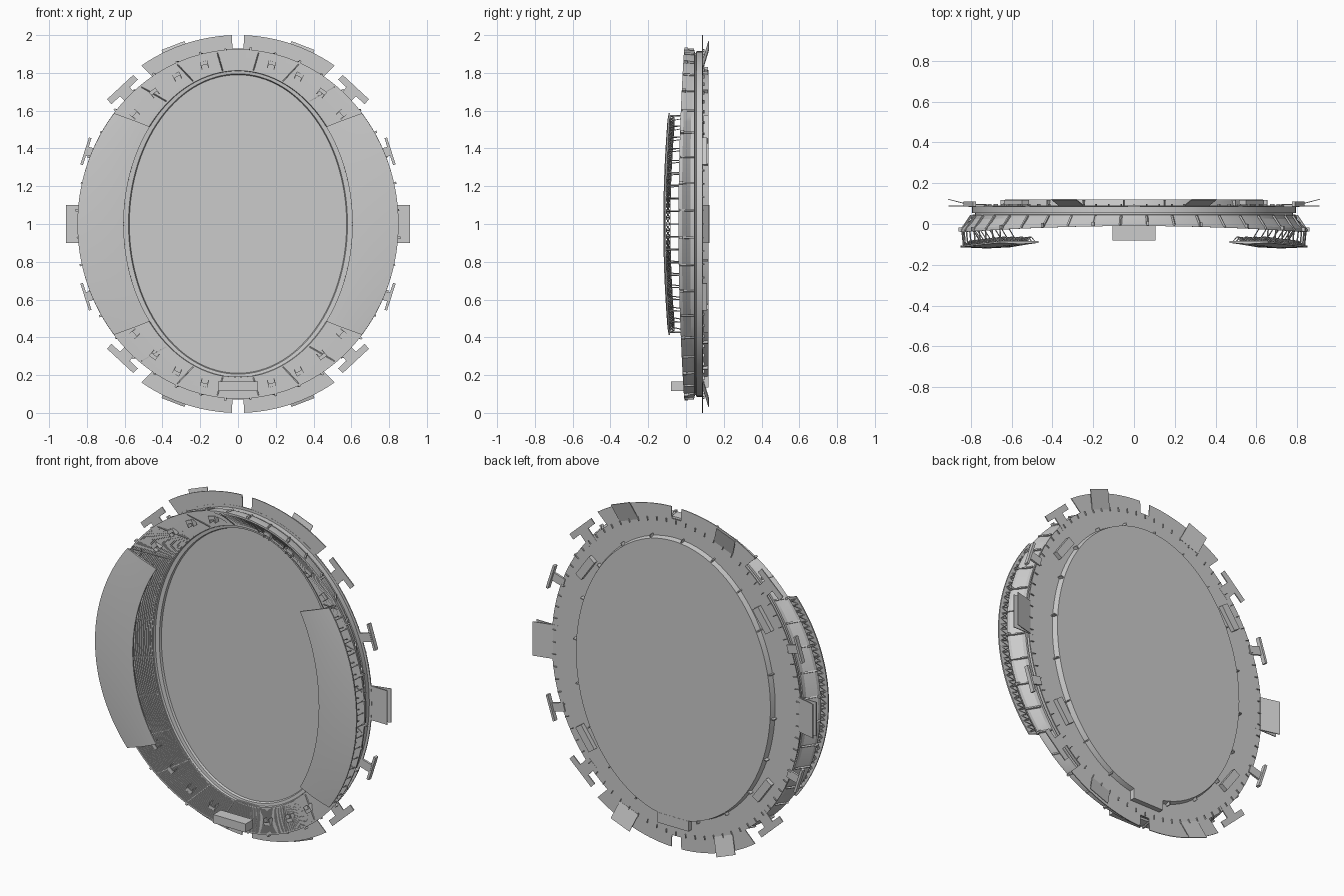
import bpy, bmesh, math
from mathutils import Vector, Matrix

if "Cube" in bpy.data.objects:
    bpy.data.objects.remove(bpy.data.objects["Cube"])

TAU = 2 * math.pi
rad = math.radians


def finish(name, bm, smooth=False):
    bmesh.ops.recalc_face_normals(bm, faces=bm.faces)
    me = bpy.data.meshes.new(name)
    bm.to_mesh(me)
    bm.free()
    ob = bpy.data.objects.new(name, me)
    bpy.context.collection.objects.link(ob)
    if smooth:
        bpy.context.view_layer.objects.active = ob
        ob.select_set(True)
        bpy.ops.object.shade_smooth_by_angle(angle=rad(25))
        ob.select_set(False)
    return ob


def pt(a, b, y, t):
    return Vector((a * math.cos(t), y, 1 + b * math.sin(t)))


def sweep(bm, profile, t0=0, t1=TAU, n=120, closed_profile=False):
    """Sweep (a, b, y) profile points round the oval; y may be a function of t."""
    full = abs(t1 - t0 - TAU) < 1e-6
    rings = []
    for i in range(n if full else n + 1):
        t = t0 + (t1 - t0) * i / n
        rings.append([bm.verts.new(pt(a, b, y(t) if callable(y) else y, t)) for a, b, y in profile])
    m = len(profile)
    for i in range(n):
        r, s = rings[i], rings[(i + 1) % len(rings)]
        for j in range(m if closed_profile else m - 1):
            k = (j + 1) % m
            bm.faces.new((r[j], r[k], s[k], s[j]))
    if closed_profile and not full:
        bm.faces.new(rings[0])
        bm.faces.new(rings[-1])


def box(bm, c, size, u=(1, 0, 0), v=(0, 1, 0)):
    u = Vector(u).normalized()
    v = Vector(v)
    v = (v - u * v.dot(u)).normalized()
    R = Matrix((u, v, u.cross(v))).transposed().to_4x4()
    S = Matrix.Diagonal((*size, 1))
    bmesh.ops.create_cube(bm, size=1, matrix=Matrix.Translation(c) @ R @ S)


def rod(bm, p, q, w=0.003):
    d = q - p
    box(bm, (p + q) / 2, (d.length, w, w), d, (0.3, 1, 0.2))


def rim(t):
    return -0.01 - 0.03 * math.cos(t) ** 2


def mix(y0, f):
    return lambda t: y0 + (rim(t) - y0) * f


# Playing field disc, standing proud of the plate at the back
bm = bmesh.new()
sweep(bm, [(0.57, 0.79, 0.110), (0.632, 0.815, 0.112), (0.632, 0.815, 0.119)])
for y, a, b in ((0.110, 0.57, 0.79), (0.119, 0.632, 0.815)):
    bm.faces.new([bm.verts.new(pt(a, b, y, TAU * i / 120)) for i in range(120)])
finish("field", bm)

# Field surround wall joining disc and plate
bm = bmesh.new()
sweep(bm, [(0.575, 0.79, 0.110), (0.58, 0.795, 0.098), (0.605, 0.81, 0.096), (0.61, 0.812, 0.085)])
sweep(bm, [(0.632, 0.815, 0.119), (0.645, 0.822, 0.085)])
finish("field_wall", bm, True)

# Stepped seating bowl
bm = bmesh.new()
rows, prof = 26, []
for i in range(rows):
    f, g = i / rows, (i + 1) / rows
    a0, a1 = 0.61 + 0.23 * f, 0.61 + 0.23 * g
    b0, b1 = 0.812 + 0.103 * f, 0.812 + 0.103 * g
    h = f ** 1.1
    prof += [(a0, b0, mix(0.088, h)), (a1, b1, mix(0.088, h))]
prof.append((0.84, 0.915, rim))
sweep(bm, prof)
finish("seating_bowl", bm)

# Outer facade: flaring upper wall, groove, lower wall
bm = bmesh.new()
sweep(bm, [(0.84, 0.915, rim), (0.85, 0.925, rim), (0.845, 0.925, mix(0.05, 0.8)),
           (0.80, 0.922, mix(0.05, 0.3)), (0.795, 0.92, 0.045), (0.78, 0.905, 0.047),
           (0.78, 0.905, 0.053), (0.795, 0.915, 0.055), (0.795, 0.915, 0.088)])
finish("outer_facade", bm, True)

# Ground plate around the bowl
bm = bmesh.new()
sweep(bm, [(0.62, 0.812, 0.084), (0.81, 0.93, 0.084), (0.81, 0.93, 0.09), (0.62, 0.812, 0.09)],
      closed_profile=True)
finish("ground_plate", bm)

# Facade fins, rim knobs, plate ticks and field wall brackets
fins, ticks, brackets = bmesh.new(), bmesh.new(), bmesh.new()
for i in range(40):
    t = TAU * (i + 0.5) / 40
    out = Vector((math.cos(t) / 0.85, 0, math.sin(t) / 0.92)).normalized()
    r = rim(t)
    rod(fins, pt(0.852, 0.928, r + 0.005, t), pt(0.80, 0.925, 0.042, t), 0.009)
    if i % 2:
        box(fins, pt(0.853, 0.928, r + 0.012, t), (0.018, 0.02, 0.012), out)
    if i % 2 == 0:
        box(brackets, pt(0.645, 0.823, 0.103, t), (0.02, 0.028, 0.006), out)
for i in range(80):
    t = TAU * i / 80
    out = Vector((math.cos(t), 0, math.sin(t)))
    box(ticks, pt(0.795, 0.915, 0.093, t), (0.022, 0.008, 0.004), out)
finish("facade_fins", fins)
finish("plate_ticks", ticks)
finish("field_wall_brackets", brackets)

# Outer terraces, tabs and ramps, mirrored into four quarters
terr, tabs, ramps = bmesh.new(), bmesh.new(), bmesh.new()
for sx in (1, -1):
    for sz in (1, -1):
        def P(x, y, z):
            return Vector((sx * x, y, 1 + sz * z))

        def ang(d):
            t = rad(d)
            return math.atan2(sz * math.sin(t), sx * math.cos(t))
        ta, tb = sorted((ang(57), ang(88)))
        sweep(terr, [(0.80, 0.91, 0.085), (0.94, 1.0, 0.085), (0.94, 1.0, 0.09), (0.80, 0.91, 0.09)],
              ta, tb, 14, True)
        # T shaped entrance tabs
        box(tabs, P(0.612, 0.088, 0.712), (0.19, 0.006, 0.035), (sx * 0.14, 0, -sz * 0.13))
        box(tabs, P(0.575, 0.088, 0.675), (0.09, 0.006, 0.07), (sx * 0.13, 0, sz * 0.14))
        box(tabs, P(0.805, 0.098, 0.385), (0.15, 0.025, 0.014), (sx * 0.045, 0, -sz * 0.14))
        box(tabs, P(0.765, 0.09, 0.375), (0.08, 0.012, 0.05), (sx, 0, sz * 0.3))
        # sloping ramps on terraces and beside the field
        box(ramps, P(0.325, 0.105, 0.895), (0.13, 0.004, 0.11), (sx * 0.13, 0, -sz * 0.05),
            (-sx * 0.1, 1, -sz * 0.27))
        box(ramps, P(0.575, 0.105, 0.50), (0.15, 0.026, 0.045), (sx * 0.085, 0, -sz * 0.12))
    # side pads
    box(tabs, Vector((sx * 0.84, 0.088, 1)), (0.14, 0.005, 0.2))
    box(ramps, Vector((sx * 0.855, 0.107, 1)), (0.115, 0.004, 0.2), (sx * 0.11, 0.028, 0))
finish("outer_terraces", terr)
finish("entrance_tabs", tabs)
finish("ramps", ramps)

# Press box at the low end and gate block behind it
bm = bmesh.new()
box(bm, Vector((0, -0.045, 0.14)), (0.21, 0.07, 0.05))
finish("press_box", bm)
bm = bmesh.new()
box(bm, Vector((0, 0.103, 0.165)), (0.2, 0.034, 0.06))
finish("end_gate", bm)

# Seating entrances (framed hatches set in the open ends)
bm = bmesh.new()
for sz in (1, -1):
    for d in (42, 53, 64, 76, 104, 116, 127, 138):
        t = rad(d) * sz
        out = Vector((math.cos(t), 0, math.sin(t)))
        side = Vector((-math.sin(t), 0, math.cos(t)))
        c = pt(0.735, 0.868, 0.026, t)
        for s in (-1, 1):
            box(bm, c + side * 0.018 * s, (0.04, 0.03, 0.005), out)
        box(bm, c + out * 0.01 - Vector((0, 0.012, 0)), (0.02, 0.006, 0.036), out)
finish("seating_entrances", bm)

# Aisle stairs up the seating
bm = bmesh.new()
for i in range(24):
    t = TAU * (i + 0.5) / 24
    rod(bm, pt(0.625, 0.82, 0.083, t), pt(0.838, 0.914, rim(t) + 0.004, t), 0.005)
finish("aisles", bm)


# Side roofs with lattice trusses and posts
def roof_y(t):
    return -0.118 + 0.022 * (math.sin(t) / math.sin(rad(39.5))) ** 2


for side, mid in (("right", 0), ("left", math.pi)):
    t0, t1 = mid - rad(39.5), mid + rad(39.5)
    bm = bmesh.new()
    lo = lambda k: (lambda t: roof_y(t) + k)
    sweep(bm, [(0.605, 0.81, lo(0.004)), (0.72, 0.865, lo(-0.002)), (0.85, 0.922, lo(0.004)),
               (0.85, 0.922, lo(0.012)), (0.605, 0.81, lo(0.012))], t0, t1, 40, True)
    finish(side + "_roof", bm, True)
    bm = bmesh.new()
    n = 36
    fr = [0.06, 0.28, 0.5, 0.72, 0.94]

    def node(f, k, t):
        return pt(0.605 + 0.245 * f, 0.81 + 0.112 * f, roof_y(t) + k, t)
    for i in range(n + 1):
        t = t0 + (t1 - t0) * (0.01 + 0.98 * i / n)
        tn = t0 + (t1 - t0) * (0.01 + 0.98 * min(i + 1, n) / n)
        for j in range(4):
            f, g = fr[j], fr[j + 1]
            m = (f + g) / 2
            rod(bm, node(f, 0.01, t), node(m, 0.034, t))
            rod(bm, node(m, 0.034, t), node(g, 0.01, t))
            if i < n:
                rod(bm, node(m, 0.034, t), node(m, 0.034, tn))
                rod(bm, node(m, 0.034, t), node(g, 0.01, tn))
        # posts down to the rim and upper stand
        if i % 2 == 0:
            rod(bm, node(0.94, 0.01, t), pt(0.842, 0.918, rim(t), t), 0.005)
            rod(bm, node(0.61, 0.034, t), pt(0.80, 0.897, rim(t) + 0.025, t), 0.004)
    finish(side + "_roof_truss", bm)
